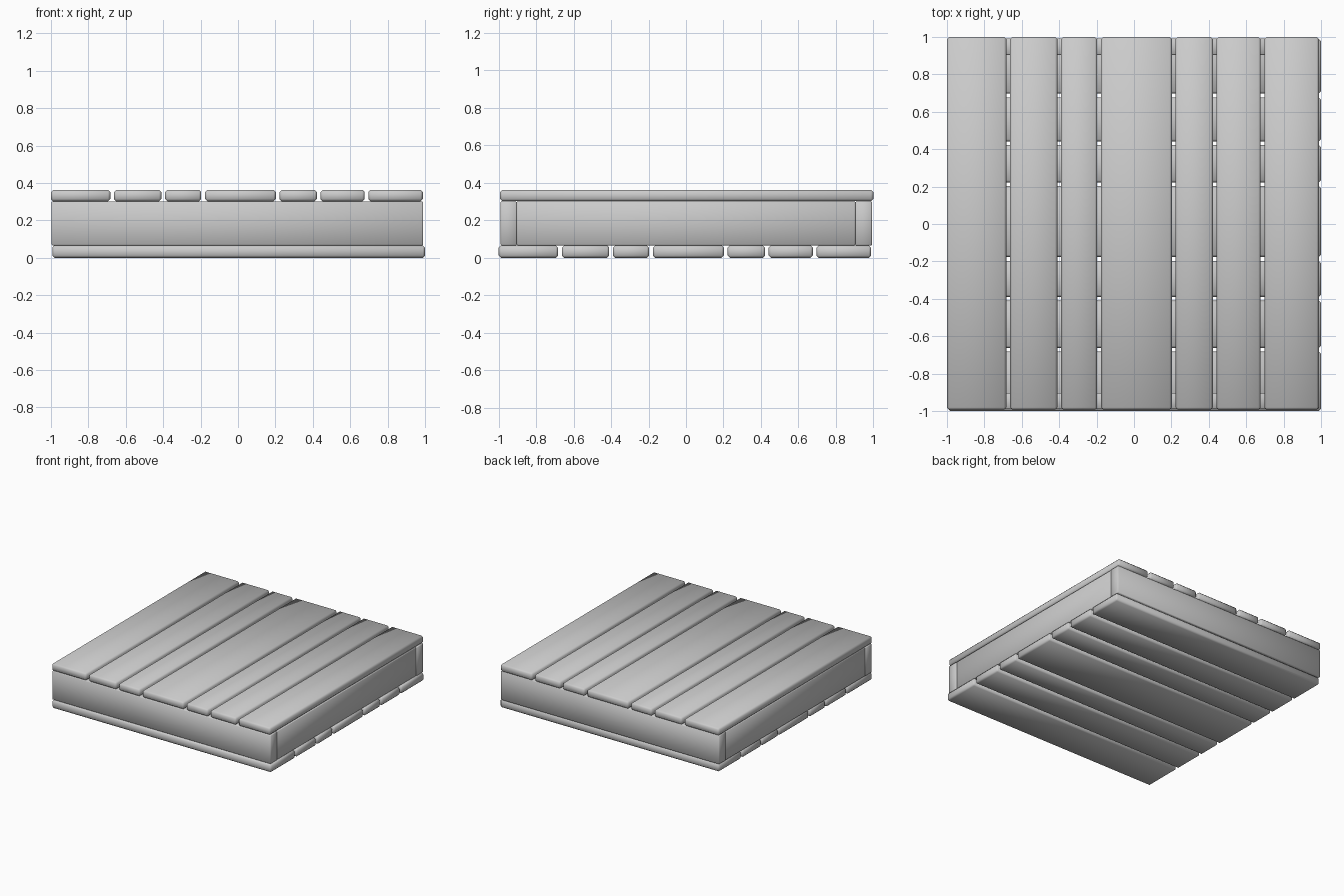
import bpy

if "Cube" in bpy.data.objects:
    bpy.data.objects.remove(bpy.data.objects["Cube"])


def board(name, x, y, z, bevel=0.012):
    """Bevelled, softly shaded board from (min, max) extents."""
    ext = (x, y, z)
    bpy.ops.mesh.primitive_cube_add(size=1, location=[(a + b) / 2 for a, b in ext])
    ob = bpy.context.object
    ob.name = name
    ob.scale = [b - a for a, b in ext]
    bpy.ops.object.transform_apply(location=False, rotation=False, scale=True)
    mod = ob.modifiers.new("edge_bevel", 'BEVEL')
    mod.width = bevel
    mod.segments = 1
    bpy.ops.object.shade_smooth()
    return ob


# Plank spans shared by the top deck and the crosswise bottom deck
spans = [(-1.0, -0.683), (-0.663, -0.41), (-0.39, -0.197), (-0.176, 0.202),
         (0.222, 0.422), (0.441, 0.677), (0.697, 0.988)]
z_bottom, z_frame, z_top = (0.0, 0.066), (0.066, 0.302), (0.302, 0.363)

for i, span in enumerate(spans, 1):
    board(f"top_plank_{i}", span, (-0.993, 1.0), z_top)
    board(f"bottom_plank_{i}", (-0.993, 1.0), span, z_bottom)

# Hollow frame: full-length front and back, side boards fitted between
board("front_frame_board", (-0.997, 0.99), (-0.99, -0.904), z_frame, 0.005)
board("back_frame_board", (-0.997, 0.99), (0.904, 0.993), z_frame, 0.005)
board("left_frame_board", (-0.995, -0.908), (-0.904, 0.904), z_frame, 0.005)
board("right_frame_board", (0.9, 0.987), (-0.904, 0.904), z_frame, 0.005)
